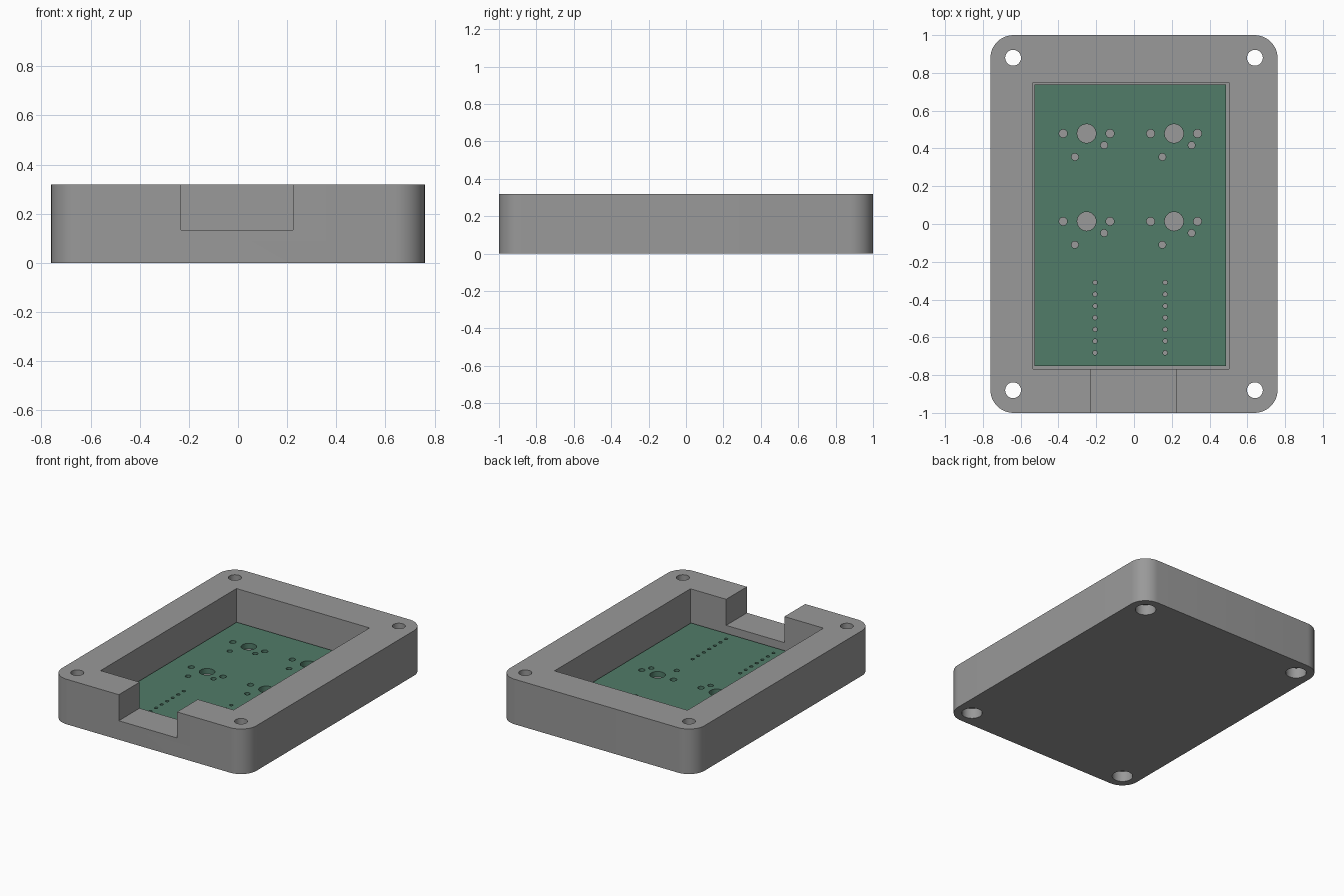
import bpy, bmesh, math
from mathutils import Matrix

if "Cube" in bpy.data.objects:
    bpy.data.objects.remove(bpy.data.objects["Cube"])


def material(name, rgb):
    m = bpy.data.materials.new(name)
    m.diffuse_color = (*rgb, 1)
    m.use_nodes = True
    m.node_tree.nodes["Principled BSDF"].inputs["Base Color"].default_value = m.diffuse_color
    return m


grey = material("grey_plastic", (0.32, 0.32, 0.32))
green = material("board_green", (0.083, 0.20, 0.14))


def make(name, bm, mat=None):
    bmesh.ops.recalc_face_normals(bm, faces=bm.faces)
    me = bpy.data.meshes.new(name)
    bm.to_mesh(me)
    bm.free()
    ob = bpy.data.objects.new(name, me)
    bpy.context.collection.objects.link(ob)
    if mat:
        me.materials.append(mat)
    return ob


def add_box(bm, x0, x1, y0, y1, z0, z1):
    mat = Matrix.Translation(((x0 + x1) / 2, (y0 + y1) / 2, (z0 + z1) / 2))
    mat = mat @ Matrix.Diagonal((x1 - x0, y1 - y0, z1 - z0, 1))
    return bmesh.ops.create_cube(bm, size=1, matrix=mat)["verts"]


def box(name, *dims, mat=None):
    bm = bmesh.new()
    add_box(bm, *dims)
    return make(name, bm, mat)


def cylinders(name, holes, z0, z1, seg=32):
    """One mesh of upright cylinders, each hole being (x, y, radius)."""
    bm = bmesh.new()
    for x, y, r in holes:
        bmesh.ops.create_cone(bm, cap_ends=True, segments=seg, radius1=r, radius2=r,
                              depth=z1 - z0,
                              matrix=Matrix.Translation((x, y, (z0 + z1) / 2)))
    return make(name, bm)


def cut(ob, cutters):
    for c in cutters:
        mod = ob.modifiers.new("cut", "BOOLEAN")
        mod.operation = "DIFFERENCE"
        mod.solver = "EXACT"
        mod.object = c
    bpy.context.view_layer.update()
    me = bpy.data.meshes.new_from_object(
        ob.evaluated_get(bpy.context.evaluated_depsgraph_get()))
    ob.modifiers.clear()
    ob.data = me
    for c in cutters:
        bpy.data.objects.remove(c)


def smooth(ob):
    bpy.ops.object.select_all(action="DESELECT")
    ob.select_set(True)
    bpy.context.view_layer.objects.active = ob
    bpy.ops.object.shade_smooth_by_angle(angle=math.radians(30))


H, FLOOR, BOARD_TOP = 0.318, 0.049, 0.087

# Case: block with rounded upright corners
bm = bmesh.new()
add_box(bm, -0.76, 0.76, -1, 1, 0, H)
upright = [e for e in bm.edges if abs(e.verts[0].co.z - e.verts[1].co.z) > 0.1]
bmesh.ops.bevel(bm, geom=upright, offset=0.122, segments=12, profile=0.5, affect="EDGES")
case = make("case", bm, grey)

# Pocket, front cable notch, screw holes and their counterbores underneath
corners = [(sx * 0.64, sy * 0.88) for sx in (-1, 1) for sy in (-1, 1)]
cut(case, [
    box("pocket_cutter", -0.536, 0.503, -0.768, 0.749, FLOOR, 0.5),
    box("notch_cutter", -0.231, 0.224, -1.1, -0.7, 0.134, 0.5),
    cylinders("screw_cutter", [(x, y, 0.042) for x, y in corners], -0.1, 0.5),
    cylinders("counterbore_cutter", [(x, y, 0.067) for x, y in corners], -0.1, 0.073),
])
smooth(case)

# Circuit board with key switch holes and two rows of pin holes
board = box("circuit_board", -0.527, 0.487, -0.752, 0.738, FLOOR, BOARD_TOP, mat=green)
pattern = [(0, 0, 0.05), (-0.124, 0, 0.0215), (0.124, 0, 0.0215),
           (0.093, -0.062, 0.0185), (-0.062, -0.124, 0.0185)]
holes = [(kx + dx, ky + dy, r) for kx in (-0.251, 0.212) for ky in (0.479, 0.014)
         for dx, dy, r in pattern]
holes += [(x, -0.31 - 0.062 * i, 0.0115) for x in (-0.206, 0.165) for i in range(7)]
cut(board, [cylinders("board_hole_cutter", holes, 0, 0.2, seg=24)])
smooth(board)
